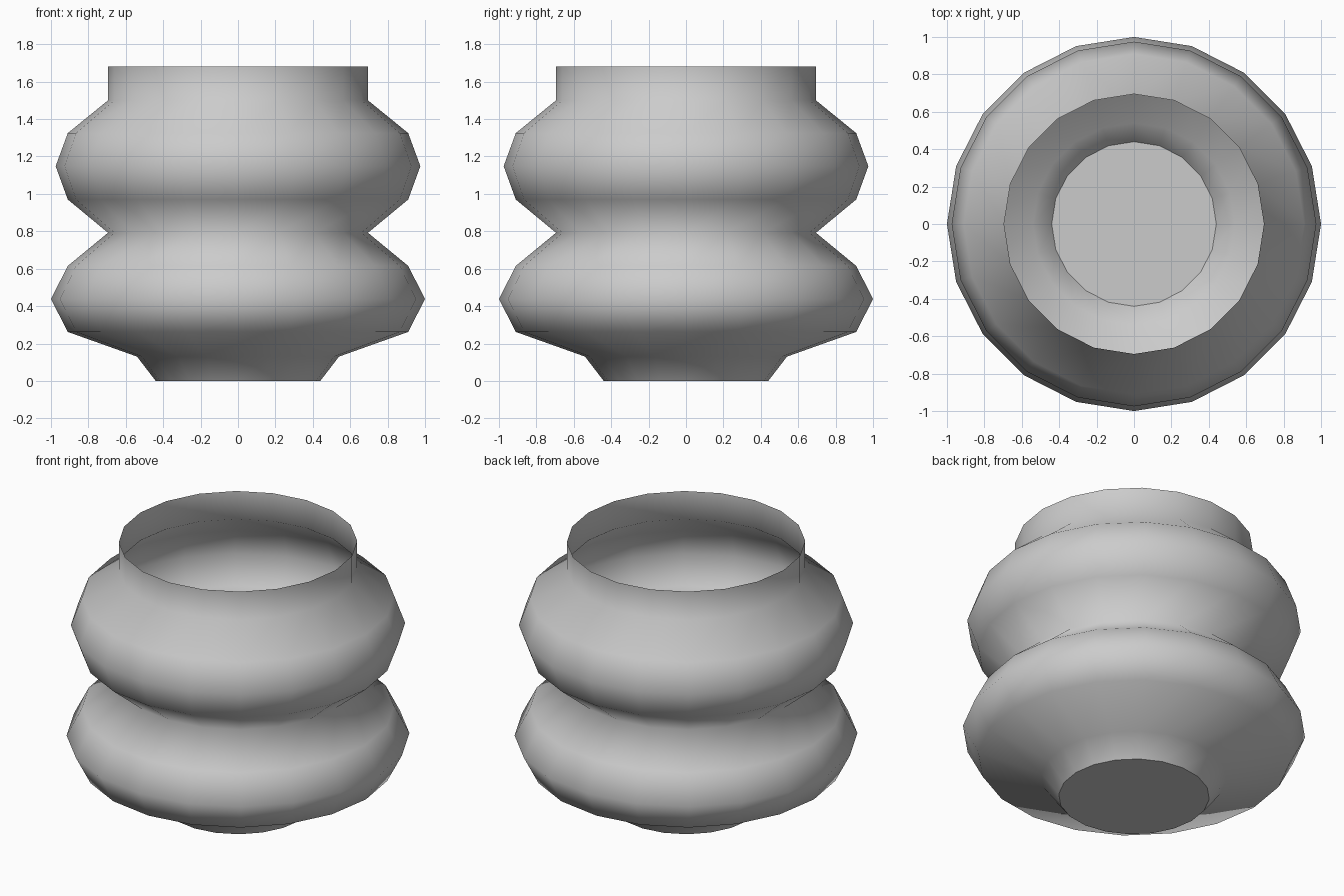
import bpy, bmesh
from math import cos, sin, pi

if "Cube" in bpy.data.objects:
    bpy.data.objects.remove(bpy.data.objects["Cube"])

SIDES = 20
# Profile of the thin wall, from foot to rim: (radius, height)
PROFILE = [(0.44, 0), (0.54, 0.13), (0.91, 0.262), (1.0, 0.438), (0.91, 0.615),
           (0.695, 0.792), (0.91, 0.97), (0.975, 1.148), (0.91, 1.325),
           (0.695, 1.5), (0.695, 1.68)]

bm = bmesh.new()
rings = [[bm.verts.new((r * cos(2 * pi * i / SIDES), r * sin(2 * pi * i / SIDES), z))
          for i in range(SIDES)] for r, z in PROFILE]

# Smooth lathed wall, open at the top
for low, high in zip(rings, rings[1:]):
    for i in range(SIDES):
        j = (i + 1) % SIDES
        bm.faces.new((low[i], low[j], high[j], high[i])).smooth = True

# Flat base disc with a crisp edge
base = bm.faces.new(rings[0][::-1])
for edge in base.edges:
    edge.smooth = False

mesh = bpy.data.meshes.new("pot")
bm.to_mesh(mesh)
bm.free()
bpy.context.collection.objects.link(bpy.data.objects.new("pot", mesh))
